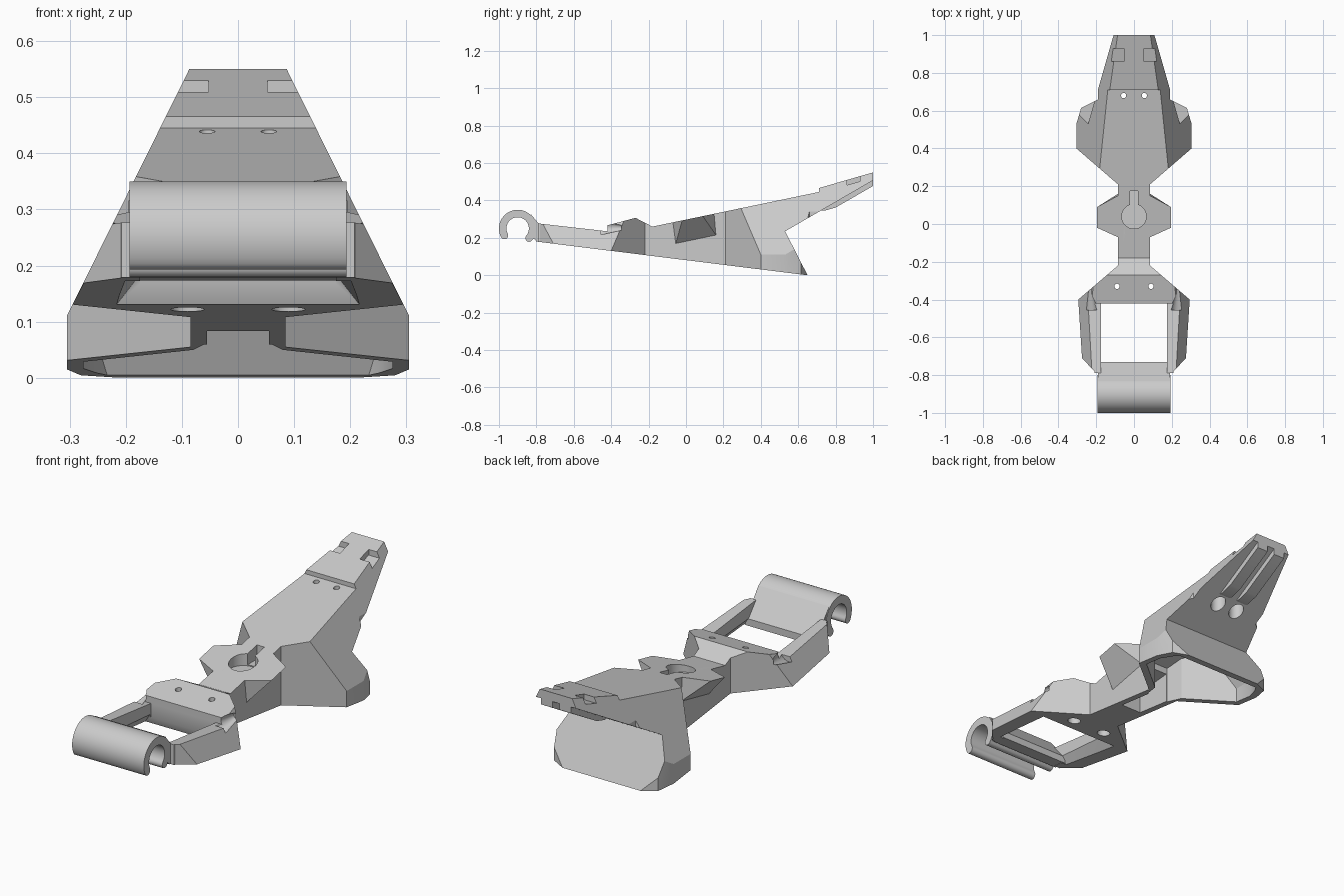
import bpy, bmesh, math
from mathutils import Matrix, Vector

if "Cube" in bpy.data.objects:
    bpy.data.objects.remove(bpy.data.objects["Cube"])

grey = bpy.data.materials.new("plain grey")
grey.use_nodes = True
grey.diffuse_color = (0.6, 0.6, 0.6, 1)
grey.node_tree.nodes["Principled BSDF"].inputs["Base Color"].default_value = (0.6, 0.6, 0.6, 1)


def finish(name, bm):
    bmesh.ops.recalc_face_normals(bm, faces=bm.faces[:])
    mesh = bpy.data.meshes.new(name)
    bm.to_mesh(mesh)
    bm.free()
    mesh.materials.append(grey)
    obj = bpy.data.objects.new(name, mesh)
    bpy.context.collection.objects.link(obj)
    return obj


def prism(name, pts, axis, lo, hi):
    """Extrude a 2D outline along the named axis."""
    place = {"x": lambda a, b: (lo, a, b),
             "y": lambda a, b: (a, lo, b),
             "z": lambda a, b: (a, b, lo)}[axis]
    bm = bmesh.new()
    face = bm.faces.new([bm.verts.new(place(a, b)) for a, b in pts])
    new = bmesh.ops.extrude_face_region(bm, geom=[face])["geom"]
    move = Vector([(hi - lo) * (axis == k) for k in "xyz"])
    bmesh.ops.translate(bm, vec=move, verts=[v for v in new if isinstance(v, bmesh.types.BMVert)])
    return finish(name, bm)


def hull(name, pts):
    bm = bmesh.new()
    for p in pts:
        bm.verts.new(p)
    bmesh.ops.convex_hull(bm, input=bm.verts[:])
    return finish(name, bm)


def cone(name, centre, r1, r2, depth, rot=Matrix()):
    bm = bmesh.new()
    bmesh.ops.create_cone(bm, cap_ends=True, segments=32, radius1=r1, radius2=r2, depth=depth,
                          matrix=Matrix.Translation(centre) @ rot)
    return finish(name, bm)


def combine(target, tool, operation):
    """Apply a boolean and remove the helper."""
    tool.hide_render = True
    mod = target.modifiers.new("cut", "BOOLEAN")
    mod.operation, mod.solver, mod.object = operation, "EXACT", tool
    bpy.context.view_layer.objects.active = target
    bpy.ops.object.modifier_apply(modifier=mod.name)
    bpy.data.objects.remove(tool)


def mirrored(half):
    return half + [(-x, b) for x, b in reversed(half)]


def bottom(y):
    return 0.18 - (y + 0.8) * 0.124


def top(y):
    return 0.26 + (y + 0.18) * 0.208


def three_way(name, side, plan, front):
    """Solid common to a side, a plan and a front silhouette."""
    obj = prism(name, side, "x", -0.5, 0.5)
    combine(obj, prism("plan", mirrored(plan), "z", -0.3, 0.9), "INTERSECT")
    combine(obj, prism("front", mirrored(front), "y", -1.3, 1.3), "INTERSECT")
    return obj


# Main body: frame, neck, rear housing and tongue in one solid
side = [(-0.79, bottom(-0.79)), (0.65, 0.0), (0.53, 0.235), (1.0, 0.507), (1.0, 0.55),
        (0.71, 0.466), (0.71, top(0.71)), (-0.18, 0.26), (-0.27, 0.307),
        (-0.42, 0.267), (-0.42, 0.235), (-0.79, 0.277)]
plan = [(0.195, -0.85), (0.21, -0.78), (0.275, -0.71), (0.295, -0.40), (0.085, -0.22),
        (0.085, 0.21), (0.305, 0.40), (0.305, 0.53), (0.28, 0.615), (0.19, 0.66), (0.19, 1.1)]
front = [(0.305, -0.1), (0.305, 0.11), (0.062, 0.60)]
body = three_way("main_body", side, plan, front)

# Hub wings beside the keyhole
for s in (-1, 1):
    rim = [(0.05, -0.07), (0.085, -0.07), (0.195, -0.02), (0.195, 0.09), (0.085, 0.15), (0.05, 0.15)]
    pts = [(s * x, y, top(y)) for x, y in rim]
    pts += [(s * x, y, z) for x in (0.05, 0.085) for y, z in ((-0.055, 0.17), (0.16, 0.215))]
    combine(body, hull("hub_wing", pts), "UNION")

# Open cavity under the rear housing and its channel into the neck
cavity = three_way("cavity",
                   [(0.17, -0.2), (0.17, 0.24), (0.42, 0.32), (0.50, 0.23), (0.62, -0.01), (0.66, -0.2)],
                   [(0.06, 0.17), (0.08, 0.25), (0.275, 0.42), (0.275, 0.52), (0.25, 0.585), (0.18, 0.70)],
                   [(0.275, -0.3), (0.275, 0.10), (0.13, 0.39)])
combine(body, cavity, "DIFFERENCE")
combine(body, prism("channel", [(-0.02, -0.1), (0.3, -0.1), (0.3, 0.22), (-0.02, 0.19)],
                    "x", -0.055, 0.055), "DIFFERENCE")

# Front window, flared on its underside
combine(body, prism("window", mirrored([(0.175, -0.9), (0.175, -0.42)]), "z", -0.1, 0.6), "DIFFERENCE")
flare = [(s * x, y, z) for s in (-1, 1)
         for x, y, z in ((0.17, -0.74, 0.215), (0.17, -0.43, 0.19), (0.24, -0.73, 0.12), (0.24, -0.39, 0.10))]
combine(body, hull("window_flare", flare), "DIFFERENCE")

# Keyhole recess
combine(body, cone("keyhole", (0, 0.04, 0.35), 0.065, 0.065, 0.18), "DIFFERENCE")
combine(body, prism("key_slot", mirrored([(0.02, 0.04), (0.02, 0.175)]), "z", 0.265, 0.5), "DIFFERENCE")

# Screw holes, counterbores, conical reliefs and tongue notches
for s in (-1, 1):
    combine(body, cone("front_hole", (s * 0.09, -0.33, 0.2), 0.014, 0.014, 0.5), "DIFFERENCE")
    combine(body, cone("front_bore", (s * 0.09, -0.33, 0.1), 0.03, 0.03, 0.12), "DIFFERENCE")
    combine(body, cone("rear_hole", (s * 0.055, 0.68, 0.4), 0.014, 0.014, 0.5), "DIFFERENCE")
    combine(body, cone("rear_bore", (s * 0.055, 0.68, 0.31), 0.035, 0.035, 0.15), "DIFFERENCE")
    combine(body, cone("relief", (s * 0.235, -0.40, 0.255), 0.042, 0.015, 0.11,
                       Matrix.Rotation(-math.pi / 2, 4, "X")), "DIFFERENCE")
    notch = prism("notch", [(0.86, 0.482), (0.93, 0.502), (0.93, 0.6), (0.86, 0.6)],
                  "x", *sorted((s * 0.053, s * 0.2)))
    combine(body, notch, "DIFFERENCE")

# Twin stiffening ribs under the tongue
for s, name in ((-1, "right_rib"), (1, "left_rib")):
    prism(name, [(0.72, 0.347), (0.74, 0.345), (0.80, 0.362), (1.0, 0.477), (1.0, 0.51), (0.76, 0.372)],
          "x", *sorted((s * 0.02, s * 0.08)))

# Hook: round clip with rounded tips, open below
cy, cz, mid, half = -0.9, 0.25, 0.08, 0.02
start, end = math.radians(-40), math.radians(208)


def polar(r, a):
    return (cy + r * math.cos(a), cz + r * math.sin(a))


def tip(a, first):
    c = polar(mid, a)
    return [(c[0] + half * math.cos(a + first + math.pi * k / 8),
             c[1] + half * math.sin(a + first + math.pi * k / 8)) for k in range(1, 8)]


steps = [start + (end - start) * i / 40 for i in range(41)]
outline = [polar(mid + half, a) for a in steps] + tip(end, 0)
outline += [polar(mid - half, a) for a in reversed(steps)] + tip(start, math.pi)
prism("hook", outline, "x", -0.193, 0.193)

# Sloping crossbar joining the hook to the frame
prism("crossbar", [(-0.83, 0.327), (-0.73, 0.207), (-0.73, 0.173), (-0.80, 0.181), (-0.83, 0.215)],
      "x", -0.19, 0.19)

bpy.ops.object.select_all(action="DESELECT")
for obj in bpy.context.collection.objects:
    if obj.type == "MESH":
        obj.select_set(True)
bpy.context.view_layer.objects.active = body
bpy.ops.object.shade_smooth_by_angle(angle=math.radians(25))
